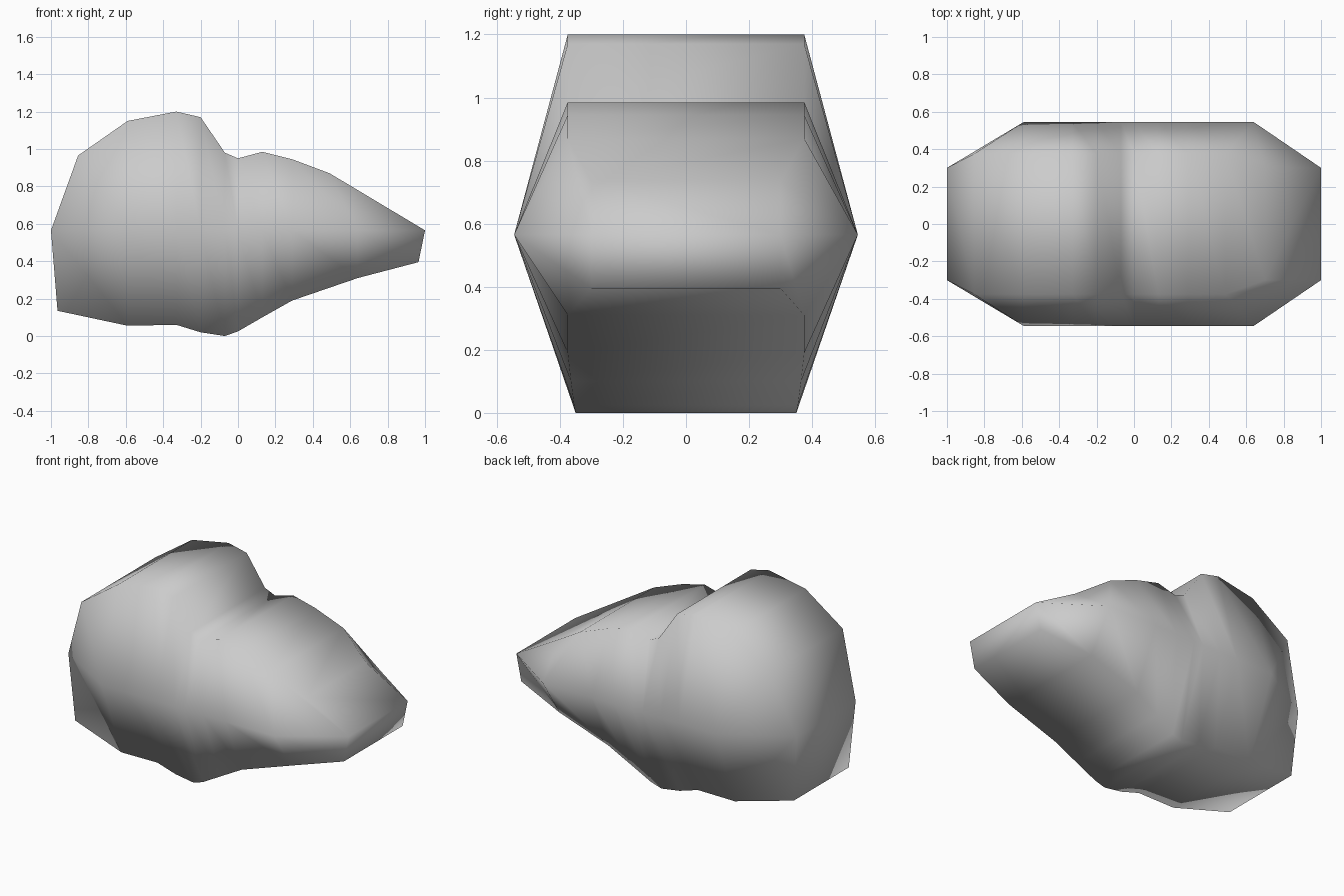
import bpy, bmesh

if "Cube" in bpy.data.objects:
    bpy.data.objects.remove(bpy.data.objects["Cube"])

MID_Z = 0.565
# Lofted stations along x: (top x, half width, z), (middle x, half width), (bottom x, half width, z)
stations = [
    ((-0.855, 0.375, 0.965), (-1.00, 0.30), (-0.965, 0.28, 0.135)),
    ((-0.59, 0.375, 1.15), (-0.59, 0.545), (-0.59, 0.345, 0.055)),
    ((-0.33, 0.375, 1.20), (-0.33, 0.545), (-0.33, 0.35, 0.06)),
    ((-0.20, 0.375, 1.17), (-0.20, 0.545), (-0.20, 0.35, 0.02)),
    ((-0.07, 0.375, 0.98), (-0.07, 0.545), (-0.07, 0.35, 0.0)),
    ((0.00, 0.375, 0.95), (0.00, 0.545), (0.00, 0.355, 0.025)),
    ((0.13, 0.375, 0.985), (0.13, 0.545), (0.13, 0.365, 0.10)),
    ((0.29, 0.375, 0.945), (0.29, 0.545), (0.29, 0.375, 0.19)),
    ((0.49, 0.375, 0.87), (0.64, 0.545), (0.64, 0.375, 0.31)),
    ((0.70, 0.30, 0.735), (1.00, 0.30), (0.965, 0.30, 0.395)),
]

bm = bmesh.new()


def ring(top, mid, bottom):
    """Six-sided cross-section, mirrored in y."""
    half = [top, (mid[0], mid[1], MID_Z), bottom]
    pts = [(x, -y, z) for x, y, z in half] + [(x, y, z) for x, y, z in reversed(half)]
    return [bm.verts.new(p) for p in pts]


rings = [ring(*s) for s in stations]

# Skin between neighbouring sections
for a, b in zip(rings, rings[1:]):
    for i in range(6):
        j = (i + 1) % 6
        bm.faces.new((a[i], a[j], b[j], b[i]))

# Two-panel end caps
for r in (rings[0], rings[-1]):
    bm.faces.new((r[0], r[1], r[4], r[5]))
    bm.faces.new((r[1], r[2], r[3], r[4]))

# Folded corners at the tall end
first, second = rings[0], rings[1]
for i, j in ((0, 1), (5, 4), (1, 2), (4, 3)):
    bmesh.ops.connect_verts(bm, verts=[first[i], second[j]])

bmesh.ops.recalc_face_normals(bm, faces=bm.faces)
for f in bm.faces:
    f.smooth = True

mesh = bpy.data.meshes.new("rock_body")
bm.to_mesh(mesh)
bm.free()
body = bpy.data.objects.new("rock_body", mesh)
bpy.context.collection.objects.link(body)
